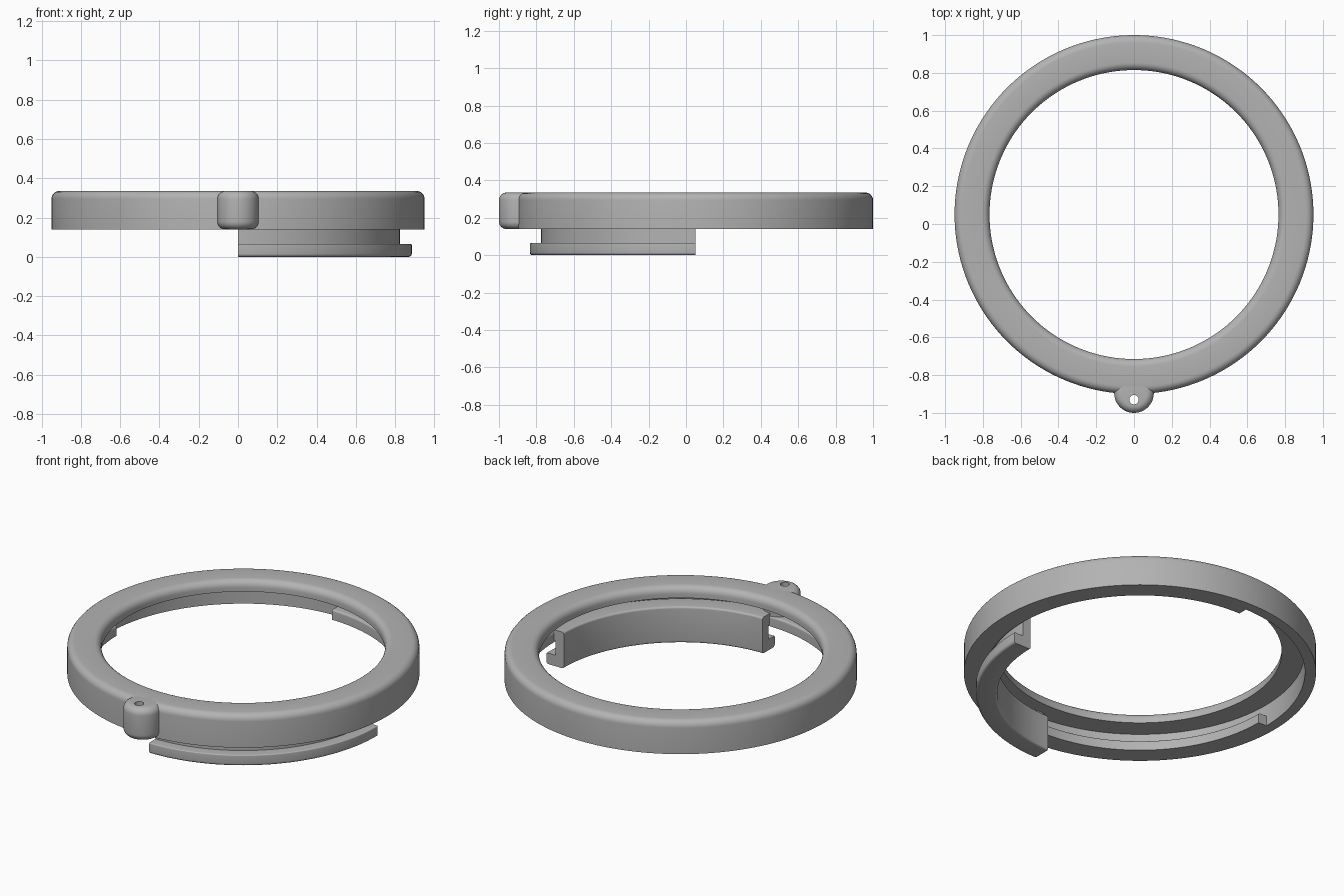
import bpy, bmesh, math
from math import radians, sin, cos

cube = bpy.data.objects.get("Cube")
if cube:
    bpy.data.objects.remove(cube, do_unlink=True)

CENTRE_Y = 0.05

grey = bpy.data.materials.new("plain_grey")
grey.use_nodes = True
grey.diffuse_color = (0.45, 0.45, 0.45, 1)
grey.node_tree.nodes["Principled BSDF"].inputs["Base Color"].default_value = (0.45, 0.45, 0.45, 1)


def rounded(points, steps=6):
    """Turn (radius, height, fillet) corners into a profile with rounded corners."""
    out = []
    for i, (r, z, fillet) in enumerate(points):
        if fillet == 0:
            out.append((r, z))
            continue
        (pr, pz, _), (nr, nz, _) = points[i - 1], points[(i + 1) % len(points)]
        dp, dn = math.hypot(pr - r, pz - z), math.hypot(nr - r, nz - z)
        u = ((pr - r) / dp * fillet, (pz - z) / dp * fillet)
        v = ((nr - r) / dn * fillet, (nz - z) / dn * fillet)
        for k in range(steps + 1):
            t = math.pi / 2 * k / steps
            a, b = 1 - sin(t), 1 - cos(t)
            out.append((r + u[0] * a + v[0] * b, z + u[1] * a + v[1] * b))
    return out


def sweep(name, points, start=0, end=360, centre_y=CENTRE_Y, step=2.5):
    """Sweep a closed profile around a vertical axis."""
    profile = rounded(points)
    full = end - start == 360
    n = round((end - start) / step)
    bm = bmesh.new()
    loops = []
    for i in range(n if full else n + 1):
        a = radians(start + (end - start) * i / n)
        loops.append([bm.verts.new((r * cos(a), centre_y + r * sin(a), z)) for r, z in profile])
    m = len(profile)
    for i in range(n):
        p, q = loops[i], loops[(i + 1) % len(loops)]
        for j in range(m):
            bm.faces.new((p[j], q[j], q[(j + 1) % m], p[(j + 1) % m]))
    if not full:
        bm.faces.new(loops[0])
        bm.faces.new(loops[-1])
    bmesh.ops.recalc_face_normals(bm, faces=bm.faces)
    mesh = bpy.data.meshes.new(name)
    bm.to_mesh(mesh)
    bm.free()
    mesh.materials.append(grey)
    obj = bpy.data.objects.new(name, mesh)
    bpy.context.collection.objects.link(obj)
    bpy.ops.object.select_all(action='DESELECT')
    obj.select_set(True)
    bpy.context.view_layer.objects.active = obj
    bpy.ops.object.shade_smooth_by_angle(angle=radians(35))
    return obj


# Main ring: outer wall with an overhanging rounded top lip
sweep("ring_body", [
    (0.95, 0.14, 0), (0.95, 0.335, 0.04), (0.765, 0.335, 0.04),
    (0.765, 0.27, 0), (0.89, 0.27, 0), (0.89, 0.14, 0)])

# Retaining rail under the lip, open over one quarter for inserting the clip
sweep("retaining_rail", [
    (0.895, 0.14, 0), (0.895, 0.20, 0), (0.835, 0.20, 0.012), (0.835, 0.14, 0)], 180, 450)

# Quarter-turn clip with a C-shaped section
sweep("locking_clip", [
    (0.77, 0, 0.012), (0.885, 0, 0.015), (0.885, 0.065, 0.006), (0.825, 0.065, 0),
    (0.825, 0.15, 0), (0.885, 0.15, 0.006), (0.885, 0.215, 0.012), (0.77, 0.215, 0.012)], -90, 0)

# Eyelet lug on the front, pierced by a vertical hole
lug = sweep("eyelet_lug", [
    (0.002, 0.14, 0), (0.105, 0.14, 0.04), (0.105, 0.335, 0.04), (0.002, 0.335, 0)],
    centre_y=-0.895, step=7.5)
bm = bmesh.new()
bm.from_mesh(lug.data)
bmesh.ops.remove_doubles(bm, verts=bm.verts, dist=0.0045)
bmesh.ops.holes_fill(bm, edges=bm.edges)
bm.to_mesh(lug.data)
bm.free()

bpy.ops.mesh.primitive_cylinder_add(vertices=32, radius=0.025, depth=0.6, location=(0, -0.93, 0.24))
cutter = bpy.context.object
cutter.name = "hole_cutter"
cutter.hide_render = True
cutter.hide_set(True)
cut = lug.modifiers.new("hole", 'BOOLEAN')
cut.object = cutter
cut.operation = 'DIFFERENCE'
cut.solver = 'EXACT'
